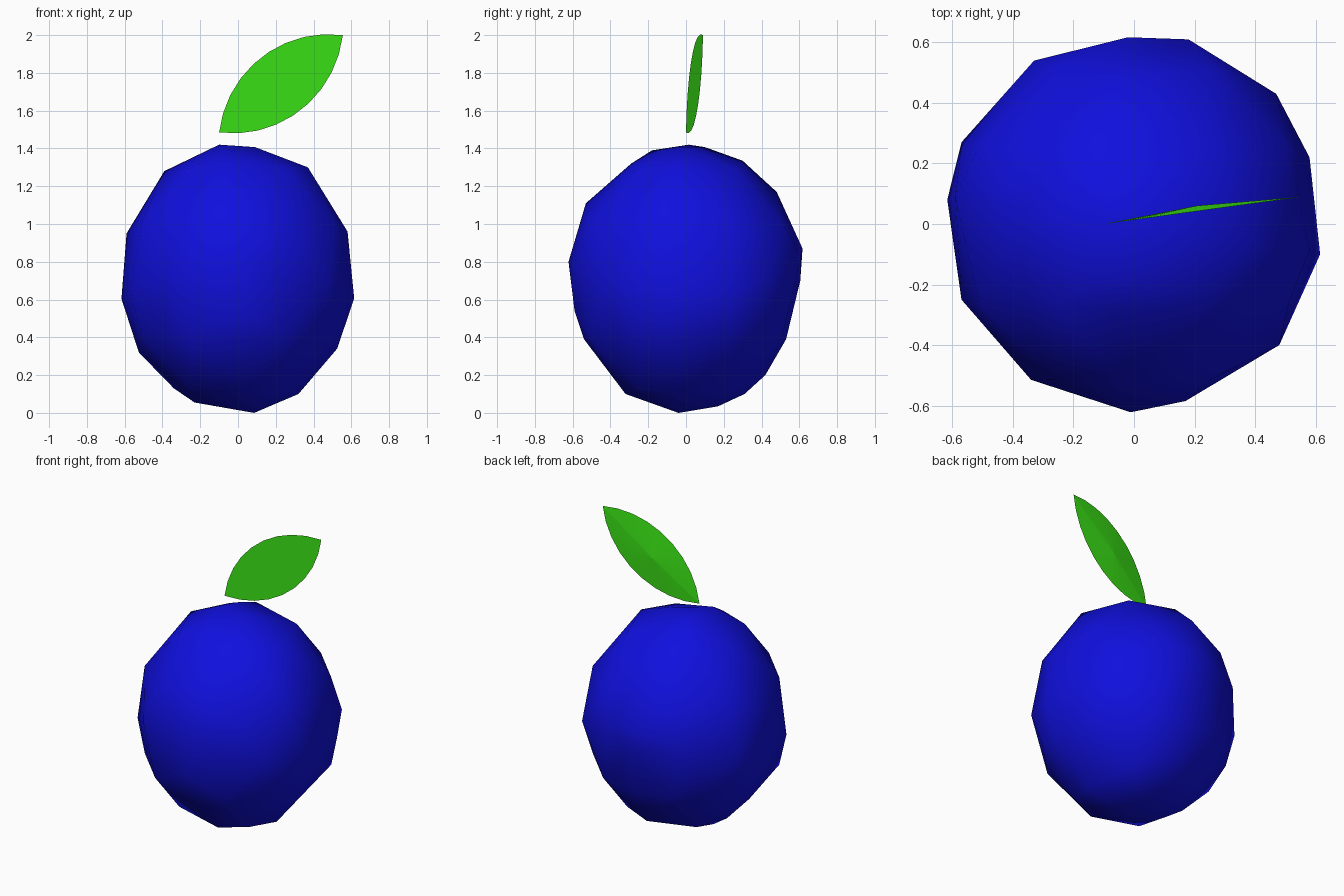
import bpy, bmesh, math
from mathutils import Vector

cube = bpy.data.objects.get("Cube")
if cube:
    bpy.data.objects.remove(cube, do_unlink=True)


def material(name, rgb):
    m = bpy.data.materials.new(name)
    m.use_nodes = True
    m.diffuse_color = (*rgb, 1)
    m.node_tree.nodes["Principled BSDF"].inputs["Base Color"].default_value = (*rgb, 1)
    return m


def finish(name, bm, mat, smooth):
    bmesh.ops.recalc_face_normals(bm, faces=bm.faces)
    for f in bm.faces:
        f.smooth = smooth
    mesh = bpy.data.meshes.new(name)
    bm.to_mesh(mesh)
    bm.free()
    mesh.materials.append(mat)
    obj = bpy.data.objects.new(name, mesh)
    bpy.context.collection.objects.link(obj)
    return obj


blue = material("deep blue", (0.005, 0.005, 0.73))
green = material("leaf green", (0.043, 0.78, 0.008))

# Fruit: faceted hull over three slightly tilted outlines
MID = 0.71
front_outline = [(-.10, 1.42), (.09, 1.407), (.37, 1.30), (.58, .96), (.613, .63),
                 (.525, .34), (.32, .10), (.07, .0), (-.23, .055), (-.34, .13),
                 (-.525, .32), (-.617, .60), (-.59, .95), (-.39, 1.28)]
side_outline = [(-.01, 1.42), (.10, 1.407), (.30, 1.335), (.48, 1.17), (.617, .87),
                (.605, .70), (.53, .39), (.42, .20), (.31, .10), (.17, .035),
                (-.04, .0), (-.32, .10), (-.54, .39), (-.59, .54), (-.622, .80),
                (-.53, 1.11), (-.29, 1.32), (-.18, 1.39)]
top_outline = [(0, .62), (.18, .61), (.47, .43), (.58, .22), (.615, -.10),
               (.48, -.40), (.17, -.585), (-.02, -.617), (-.34, -.515),
               (-.57, -.25), (-.617, .08), (-.57, .27), (-.33, .54)]

points = [Vector((x, -.15 * x, z)) for x, z in front_outline]
points += [Vector((-.12 * (z - MID), y, z)) for y, z in side_outline]
points += [Vector((x, y, .6 + .6 * y * y)) for x, y in top_outline]

# Three filler points in each octant keep the body round
for sx in (-1, 1):
    for sy in (-1, 1):
        for sz in (-1, 1):
            for d in ((2, 1, 1), (1, 2, 1), (1, 1, 2)):
                n = Vector(d).normalized()
                points.append(Vector((sx * n.x * .628, sy * n.y * .628,
                                      MID + sz * n.z * .715)))

bm = bmesh.new()
for p in points:
    bm.verts.new(p)
bmesh.ops.remove_doubles(bm, verts=bm.verts, dist=0.06)
hull = bmesh.ops.convex_hull(bm, input=bm.verts)
loose = {g for g in hull["geom_interior"] + hull["geom_unused"]
         if isinstance(g, bmesh.types.BMVert)}
bmesh.ops.delete(bm, geom=list(loose), context="VERTS")
finish("fruit", bm, blue, True)

# Leaf: flat lens of two arcs, with a shallow raised centre at the back
base, tip = Vector((-.10, 0, 1.485)), Vector((.555, .09, 2.0))
centre = (base + tip) / 2
along = (tip - base).normalized()
back = Vector((-.137, 1, 0)).normalized()
across = along.cross(back).normalized()
half, width, steps = (tip - base).length / 2, .175, 9
radius = (half ** 2 + width ** 2) / (2 * width)
sweep = math.asin(half / radius)

bm = bmesh.new()
rim = []
for side in (1, -1):
    for i in range(steps):
        a = sweep * (2 * i / steps - 1)
        u, v = radius * math.sin(a), radius * math.cos(a) - radius + width
        rim.append(bm.verts.new(centre + side * (along * u + across * v)))
bm.faces.new(rim)
peak = bm.verts.new(centre + back * .018 - along * .02)
for i, v in enumerate(rim):
    bm.faces.new((v, peak, rim[(i + 1) % len(rim)]))
finish("leaf", bm, green, False)
